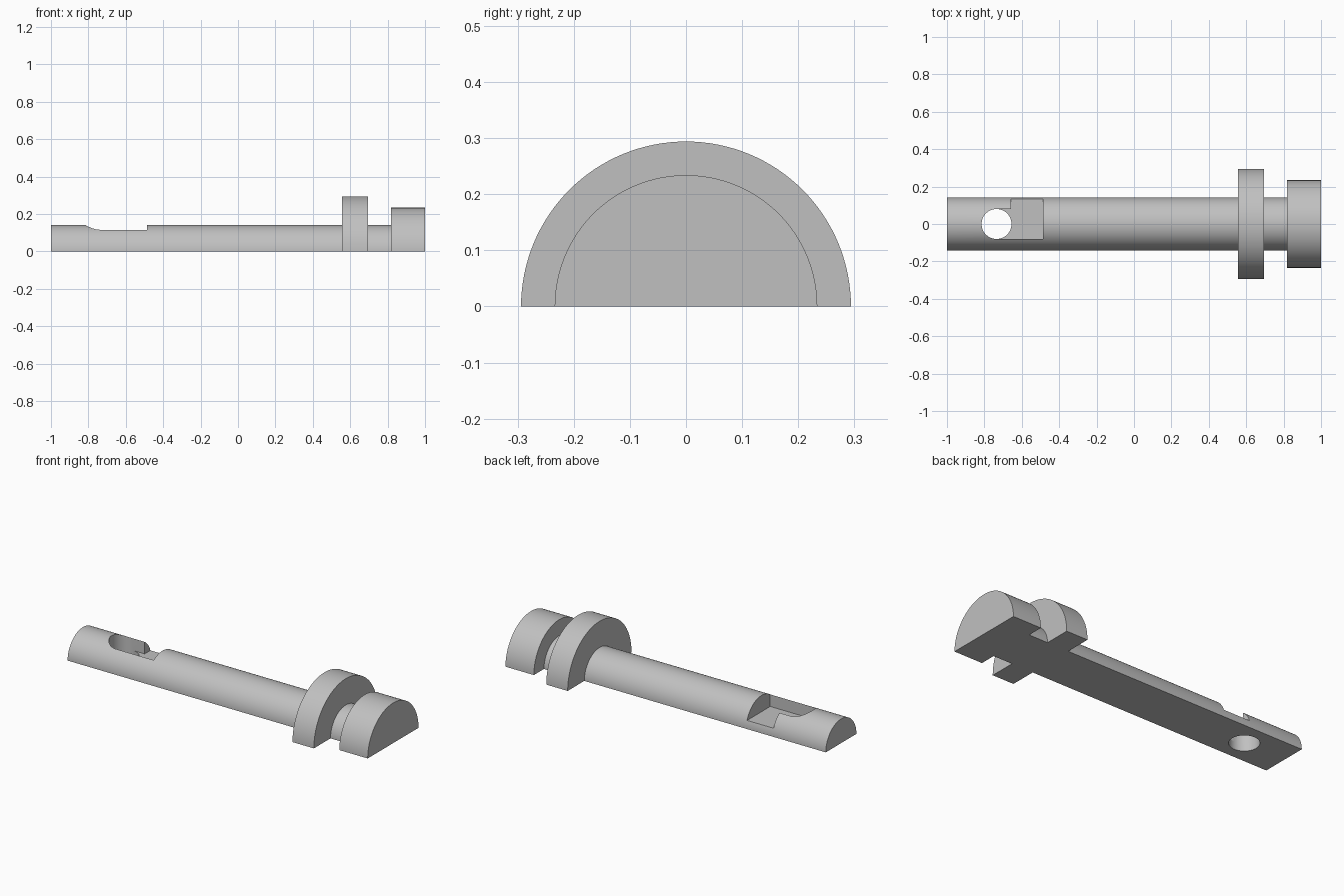
import bpy, bmesh, math

if "Cube" in bpy.data.objects:
    bpy.data.objects.remove(bpy.data.objects["Cube"])

grey = bpy.data.materials.new("plain grey")
grey.diffuse_color = (0.53, 0.53, 0.53, 1)
grey.use_nodes = True
grey.node_tree.nodes["Principled BSDF"].inputs["Base Color"].default_value = grey.diffuse_color


def make_object(name, bm):
    bmesh.ops.recalc_face_normals(bm, faces=bm.faces)
    mesh = bpy.data.meshes.new(name)
    bm.to_mesh(mesh)
    bm.free()
    mesh.materials.append(grey)
    obj = bpy.data.objects.new(name, mesh)
    bpy.context.collection.objects.link(obj)
    return obj


def half_turned(name, profile, steps=64):
    """Half of a turned solid about the x axis, from (x, radius) points."""
    bm = bmesh.new()
    angles = [math.pi * i / steps for i in range(steps + 1)]
    rings = [[bm.verts.new((x, r * math.cos(a), r * math.sin(a))) for a in angles]
             for x, r in profile]
    for a, b in zip(rings, rings[1:]):
        for i in range(steps):
            bm.faces.new((a[i], a[i + 1], b[i + 1], b[i]))
    bm.faces.new(rings[0])
    bm.faces.new(rings[-1])
    bm.faces.new([r[0] for r in rings] + [r[-1] for r in reversed(rings)])
    return make_object(name, bm)


def prism(name, outline, z0, z1):
    """Vertical prism from an (x, y) outline."""
    bm = bmesh.new()
    low = [bm.verts.new((x, y, z0)) for x, y in outline]
    high = [bm.verts.new((x, y, z1)) for x, y in outline]
    bm.faces.new(low)
    bm.faces.new(high)
    for i in range(len(low)):
        j = (i + 1) % len(low)
        bm.faces.new((low[i], low[j], high[j], high[i]))
    return make_object(name, bm)


# Half pin: long shaft, collar, neck and head
SHAFT, COLLAR, HEAD = 0.141, 0.294, 0.234
pin = half_turned("half_pin", [
    (-1, SHAFT), (0.557, SHAFT), (0.557, COLLAR), (0.695, COLLAR),
    (0.695, SHAFT), (0.817, SHAFT), (0.817, HEAD), (1, HEAD)])

# Pocket opening to the back, and the round through hole beside it
HX, HR = -0.735, 0.08
pocket = prism("pocket_cutter", [
    (HX, -HR), (-0.487, -HR), (-0.487, 0.3), (-0.658, 0.3),
    (-0.658, HR), (HX, HR)], 0.046, 0.4)
hole = prism("hole_cutter", [
    (HX + HR * math.cos(math.tau * i / 64), HR * math.sin(math.tau * i / 64))
    for i in range(64)], -0.1, 0.4)

bpy.context.view_layer.objects.active = pin
pin.select_set(True)
for cutter in (pocket, hole):
    mod = pin.modifiers.new(cutter.name, 'BOOLEAN')
    mod.operation = 'DIFFERENCE'
    mod.solver = 'EXACT'
    mod.object = cutter
    bpy.ops.object.modifier_apply(modifier=mod.name)
    bpy.data.objects.remove(cutter)

bpy.ops.object.shade_smooth_by_angle(angle=math.radians(30))
